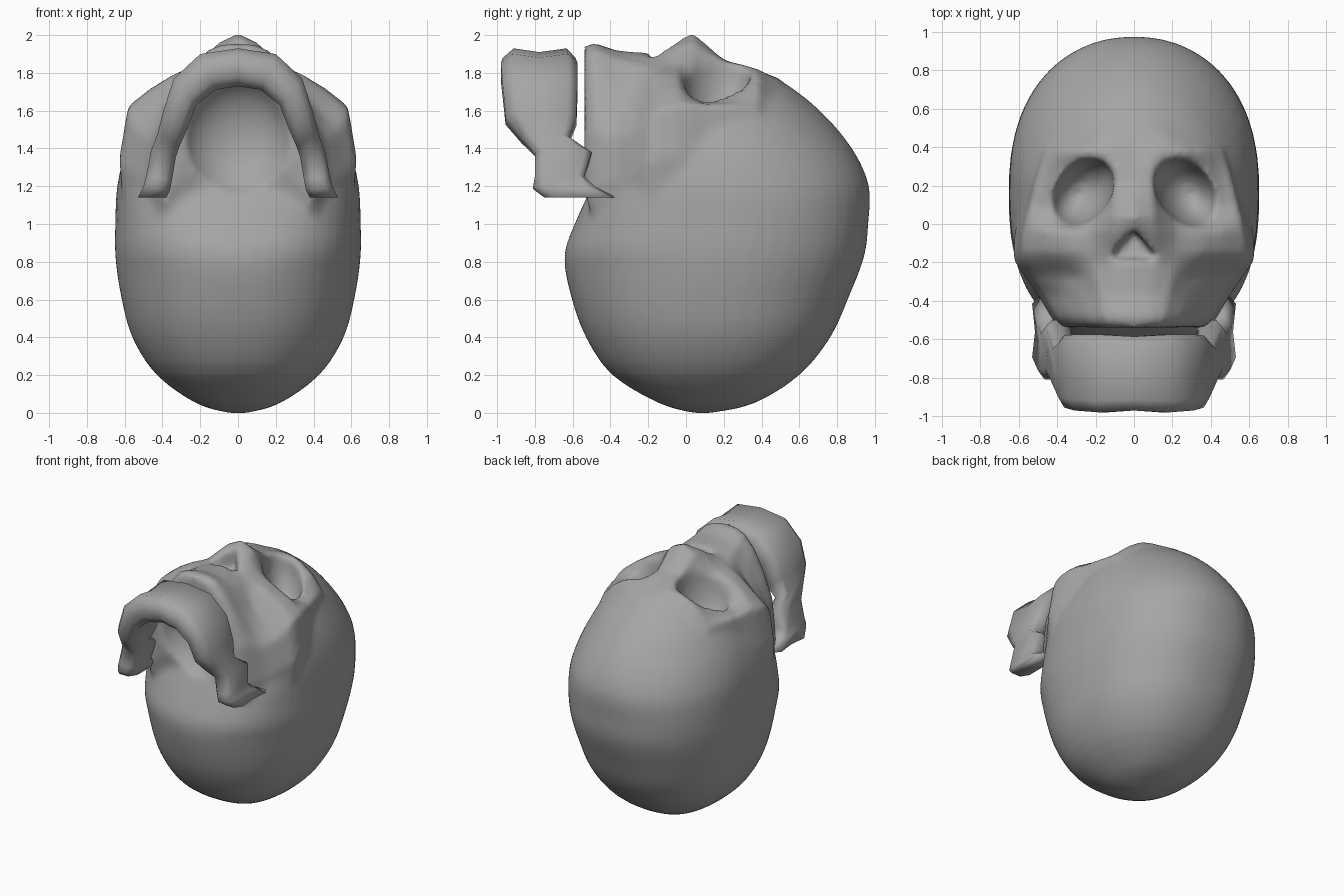
import bpy, bmesh, math

if "Cube" in bpy.data.objects:
    bpy.data.objects.remove(bpy.data.objects["Cube"])

bone = bpy.data.materials.new("grey_bone")
bone.diffuse_color = (0.38, 0.38, 0.38, 1)
bone.use_nodes = True
bone.node_tree.nodes["Principled BSDF"].inputs["Base Color"].default_value = bone.diffuse_color


def make_object(name, bm):
    bmesh.ops.remove_doubles(bm, verts=bm.verts, dist=1e-4)
    bmesh.ops.recalc_face_normals(bm, faces=bm.faces)
    mesh = bpy.data.meshes.new(name)
    bm.to_mesh(mesh)
    bm.free()
    mesh.shade_smooth()
    mesh.materials.append(bone)
    ob = bpy.data.objects.new(name, mesh)
    bpy.context.collection.objects.link(ob)
    return ob


def loft(name, rings):
    bm = bmesh.new()
    rows = [[bm.verts.new(p) for p in r] for r in rings]
    n = len(rows[0])
    for a, b in zip(rows, rows[1:]):
        for i in range(n):
            j = (i + 1) % n
            bm.faces.new((a[i], a[j], b[j], b[i]))
    bm.faces.new(rows[0])
    bm.faces.new(rows[-1])
    return make_object(name, bm)


def spow(v, e):
    return math.copysign(abs(v) ** e, v)


def clamp(v):
    return max(0.0, min(1.0, v))


def oval(z, y0, y1, w, n=48):
    """Egg section: fuller towards the front, slimmer to the back higher up."""
    high = clamp((z - 1.0) / 0.5)
    mid = (y0 + y1) / 2
    yc = mid + high * (min(mid, 0.16) - mid)
    pts = []
    for i in range(n):
        t = 2 * math.pi * (i + 0.5) / n
        s = math.sin(t)
        e = 2 / (2.25 - 0.35 * high) if s > 0 else 2 / (2.25 + 0.8 * clamp((z - 0.75) / 0.5))
        ry = y1 - yc if s > 0 else yc - y0
        pts.append((w * spow(math.cos(t), e), yc + ry * spow(s, e), z))
    return pts


def refine(rows, steps=3):
    """Smooth curve through a list of stations."""
    out = []
    ext = [rows[0]] + rows + [rows[-1]]
    for a, b, c, d in zip(ext, ext[1:], ext[2:], ext[3:]):
        for k in range(steps):
            t = k / steps
            out.append([q + 0.5 * t * (r - p + t * (2 * p - 5 * q + 4 * r - s
                        + t * (3 * (q - r) + s - p))) for p, q, r, s in zip(a, b, c, d)])
    return out + [rows[-1]]


# Cranium: level, front and back y, half width
levels = [(0.0, 0.04, 0.13, 0.05), (0.05, -0.14, 0.36, 0.22), (0.2, -0.39, 0.60, 0.43),
          (0.4, -0.53, 0.765, 0.56), (0.62, -0.61, 0.865, 0.62), (0.83, -0.645, 0.945, 0.65),
          (1.0, -0.59, 0.965, 0.65), (1.2, -0.50, 0.97, 0.64), (1.4, -0.42, 0.88, 0.59),
          (1.6, -0.12, 0.71, 0.49), (1.76, 0.05, 0.50, 0.32), (1.83, 0.15, 0.31, 0.12)]
skull = loft("skull", [oval(*l) for l in refine(levels)])

# Face relief: y, half width, then heights from midline to side
columns = [0, 0.18, 0.36, 0.55, 0.75, 0.93, 1]
relief = [
    (0.50, 0.44, 1.77, 1.76, 1.74, 1.68, 1.59, 1.48, 1.28),
    (0.38, 0.50, 1.81, 1.82, 1.82, 1.79, 1.72, 1.60, 1.35),
    (0.29, 0.53, 1.84, 1.85, 1.80, 1.75, 1.69, 1.62, 1.35),
    (0.20, 0.555, 1.87, 1.86, 1.64, 1.58, 1.64, 1.64, 1.35),
    (0.10, 0.58, 1.96, 1.92, 1.68, 1.55, 1.63, 1.64, 1.35),
    (0.04, 0.60, 2.015, 1.96, 1.79, 1.66, 1.66, 1.64, 1.35),
    (-0.04, 0.62, 1.98, 1.95, 1.84, 1.79, 1.72, 1.63, 1.35),
    (-0.15, 0.63, 1.92, 1.90, 1.84, 1.79, 1.70, 1.61, 1.35),
    (-0.20, 0.62, 1.91, 1.89, 1.83, 1.75, 1.65, 1.57, 1.32),
    (-0.27, 0.57, 1.91, 1.90, 1.85, 1.70, 1.59, 1.50, 1.28),
    (-0.37, 0.50, 1.92, 1.91, 1.88, 1.76, 1.60, 1.45, 1.22),
    (-0.49, 0.43, 1.96, 1.96, 1.93, 1.84, 1.69, 1.50, 1.20),
    (-0.54, 0.39, 1.94, 1.93, 1.90, 1.81, 1.65, 1.45, 1.15)]
rings = []
for y, w, *zs in relief:
    half = [(w * c, y, z) for c, z in zip(columns, zs)]
    low_y = max(y, -0.47)
    ring = [(-x, yy, z) for x, yy, z in reversed(half[1:])] + half
    rings.append(ring + [(0.95 * w, low_y, 0.95), (-0.95 * w, low_y, 0.95)])
face = loft("face_relief", rings)
sub = face.modifiers.new("even_quads", 'SUBSURF')
sub.subdivision_type, sub.levels, sub.render_levels = 'SIMPLE', 2, 2


def boolean(target, other, op):
    m = target.modifiers.new(op, 'BOOLEAN')
    m.operation, m.object, m.solver = op, other, 'EXACT'
    other.hide_render = True
    other.hide_viewport = True


def bowl_cutter(name, place):
    bm = bmesh.new()
    bmesh.ops.create_uvsphere(bm, u_segments=24, v_segments=14, radius=1)
    for v in bm.verts:
        v.co = place(*v.co)
    boolean(skull, make_object(name, bm), 'DIFFERENCE')


boolean(skull, face, 'UNION')

# Eye sockets: slanted bowls
for s in (-1, 1):
    bowl_cutter("eye_socket_cutter", lambda x, y, z: (
        s * (0.27 + 0.165 * x - 0.03 * y), 0.165 + 0.175 * y - 0.02 * x, 1.80 - 0.04 * x + 0.30 * z))

# Hollow palate behind the upper jaw
bowl_cutter("palate_cutter", lambda x, y, z: (0.29 * x, -0.60 + 0.22 * y, 1.45 + 0.32 * z))

# Nasal opening: triangular recess
nose = loft("nose_cutter", [[(0, -0.025, 2.2), (0.19, -0.195, 2.2), (-0.19, -0.195, 2.2)],
                            [(0, -0.035, 1.80), (0.13, -0.18, 1.84), (-0.13, -0.18, 1.84)]])
boolean(skull, nose, 'DIFFERENCE')

# Blend the skull into one soft surface
rm = skull.modifiers.new("blend", 'REMESH')
rm.mode, rm.voxel_size, rm.use_smooth_shade = 'VOXEL', 0.02, True
sm = skull.modifiers.new("soften", 'SMOOTH')
sm.factor, sm.iterations = 0.5, 10

# Lower jaw: outer x,z  inner x,z  top y  bottom y
stations = [(0, 1.93, 0, 1.73, -0.585, -0.97), (0.2, 1.90, 0.12, 1.71, -0.575, -0.98),
            (0.34, 1.77, 0.22, 1.63, -0.575, -0.97), (0.395, 1.60, 0.27, 1.50, -0.58, -0.955),
            (0.425, 1.48, 0.31, 1.41, -0.62, -0.87), (0.46, 1.39, 0.33, 1.35, -0.50, -0.80),
            (0.485, 1.26, 0.35, 1.23, -0.54, -0.80), (0.50, 1.20, 0.36, 1.18, -0.48, -0.81),
            (0.53, 1.14, 0.38, 1.14, -0.37, -0.75)]


def jaw_ring(st, s):
    ox, oz, ix, iz, yt, yb = st
    pts = []
    for u, v in [(0.2, 0), (0.75, 0), (1, 0.12), (0.9, 0.5), (1, 0.85), (0.75, 1),
                 (0.25, 1), (0, 0.85), (0, 0.5), (0, 0.12)]:
        pts.append((s * (ix + (ox - ix) * u), yt + (yb - yt) * v, iz + (oz - iz) * u))
    return pts


jaw = loft("lower_jaw", [jaw_ring(st, -1) for st in reversed(stations[1:])] +
           [jaw_ring(st, 1) for st in stations])
